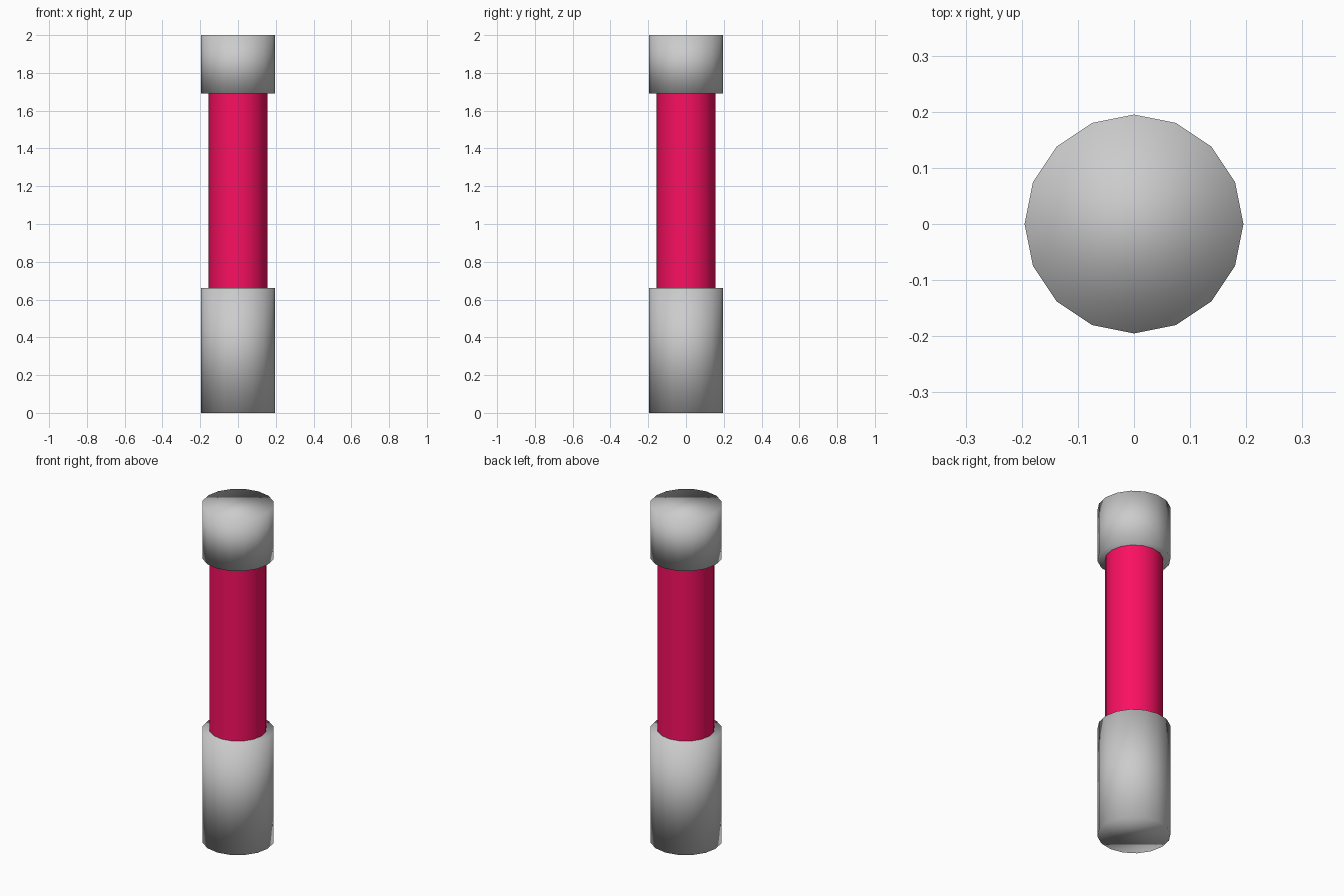
import bpy
import bmesh
from mathutils import Matrix

if "Cube" in bpy.data.objects:
    bpy.data.objects.remove(bpy.data.objects["Cube"])

SIDES = 16


def cylinder(name, radius, z0, z1, capped=True):
    """Smooth-shaded 16-sided cylinder between two heights."""
    bm = bmesh.new()
    bmesh.ops.create_cone(
        bm, cap_ends=capped, segments=SIDES,
        radius1=radius, radius2=radius, depth=z1 - z0,
        matrix=Matrix.Translation((0, 0, (z0 + z1) / 2)))
    # put a corner on each axis
    if not any(abs(v.co.x) < 1e-4 for v in bm.verts):
        bmesh.ops.rotate(bm, verts=bm.verts,
                         matrix=Matrix.Rotation(3.14159265 / SIDES, 3, 'Z'))
    bmesh.ops.recalc_face_normals(bm, faces=bm.faces)
    for f in bm.faces:
        f.smooth = True
    mesh = bpy.data.meshes.new(name)
    bm.to_mesh(mesh)
    bm.free()
    obj = bpy.data.objects.new(name, mesh)
    bpy.context.collection.objects.link(obj)
    return obj


# grey handle and end cap, softly shaded over their rims
cylinder("handle", 0.195, 0.0, 0.66)
cylinder("end_cap", 0.195, 1.69, 2.0)

# pink tube between them, open where it meets the grey parts
tube = cylinder("glow_tube", 0.155, 0.66, 1.69, capped=False)
pink = bpy.data.materials.new("pink")
pink.diffuse_color = (0.95, 0.005, 0.12, 1)
pink.use_nodes = True
pink.node_tree.nodes["Principled BSDF"].inputs["Base Color"].default_value = pink.diffuse_color
tube.data.materials.append(pink)
